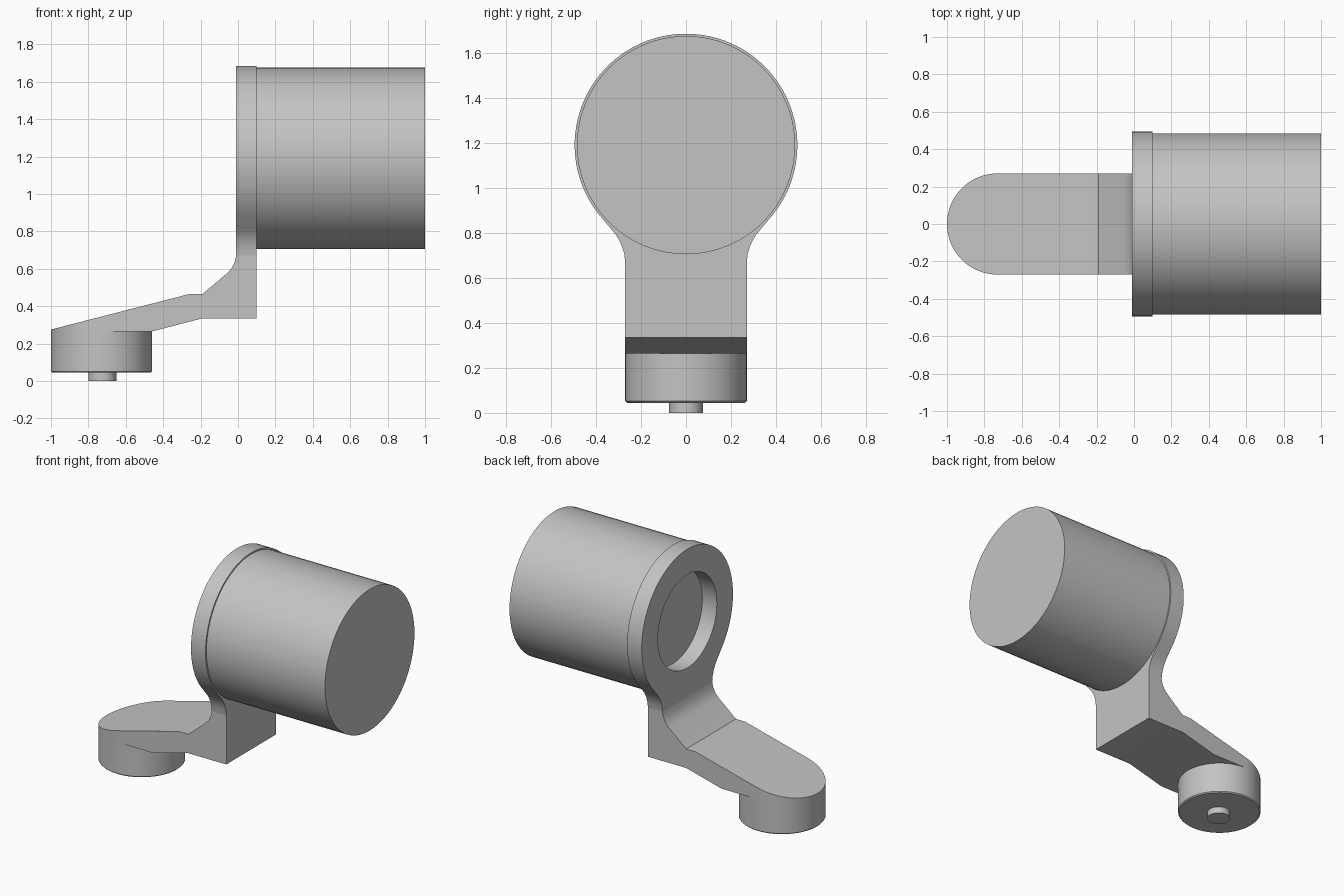
import bpy, bmesh
from math import sin, cos, pi, radians, atan2

if "Cube" in bpy.data.objects:
    bpy.data.objects.remove(bpy.data.objects["Cube"])

GREY = (0.55, 0.55, 0.55, 1)
grey = bpy.data.materials.new("plain grey")
grey.use_nodes = True
grey.diffuse_color = GREY
grey.node_tree.nodes["Principled BSDF"].inputs["Base Color"].default_value = GREY


def arc(cu, cv, r, start=0, end=2 * pi, n=64):
    """Points on an arc; a full circle has no repeated point."""
    count = n if abs(end - start - 2 * pi) < 1e-6 else n + 1
    angles = [start + (end - start) * i / n for i in range(count)]
    return [(cu + r * cos(a), cv + r * sin(a)) for a in angles]


def prism(name, outline, axis, lo, hi):
    """Extrude a closed outline along one axis."""
    place = {"x": lambda u, v, a: (a, u, v),
             "y": lambda u, v, a: (u, a, v),
             "z": lambda u, v, a: (u, v, a)}[axis]
    bm = bmesh.new()
    rings = [[bm.verts.new(place(u, v, a)) for u, v in outline] for a in (lo, hi)]
    for ring in rings:
        bm.faces.new(ring)
    n = len(outline)
    for i in range(n):
        j = (i + 1) % n
        bm.faces.new((rings[0][i], rings[0][j], rings[1][j], rings[1][i]))
    bmesh.ops.recalc_face_normals(bm, faces=bm.faces)
    mesh = bpy.data.meshes.new(name)
    bm.to_mesh(mesh)
    bm.free()
    mesh.materials.append(grey)
    obj = bpy.data.objects.new(name, mesh)
    bpy.context.collection.objects.link(obj)
    return obj


def cut(obj, cutter, operation):
    """Apply a boolean and discard the cutter."""
    mod = obj.modifiers.new("cut", "BOOLEAN")
    mod.operation, mod.solver, mod.object = operation, "EXACT", cutter
    graph = bpy.context.evaluated_depsgraph_get()
    mesh = bpy.data.meshes.new_from_object(obj.evaluated_get(graph))
    obj.modifiers.clear()
    obj.data = mesh
    bpy.data.objects.remove(cutter)


def smooth(obj):
    obj.data.shade_smooth()
    obj.data.set_sharp_from_angle(angle=radians(30))


AXIS_Z, FLANGE_R, DRUM_R = 1.19, 0.495, 0.485
HALF, HUB_X, SEAM = 0.27, -0.73, 0.67
BACK, FRONT = -0.01, 0.10

# Drum
drum = prism("drum", arc(0, AXIS_Z, DRUM_R), "x", FRONT, 1.0)

# Flange: round plate flowing into a narrower neck, with a round bore
neck = [(HALF, SEAM), (0.275, 0.71), (0.288, 0.75), (0.308, 0.787), (0.335, 0.82)]
tangent = atan2(-0.30, 0.394)
outline = neck + arc(0, AXIS_Z, FLANGE_R, tangent, pi - tangent)
outline += [(-y, z) for y, z in reversed(neck)]
flange = prism("flange", outline, "x", BACK, FRONT)
cut(flange, prism("bore_cutter", arc(0, AXIS_Z, 0.32), "x", BACK - 0.1, FRONT + 0.1),
    "DIFFERENCE")

# Arm: bent side profile trimmed to a rounded end
side = [(-1.1, 0.25), (-0.26, 0.465), (-0.19, 0.465), (-0.06, 0.575),
        (-0.035, 0.602), (-0.018, 0.635), (BACK, SEAM), (FRONT, SEAM),
        (FRONT, 0.335), (-0.19, 0.335), (-0.46, 0.265), (HUB_X, 0.265),
        (-1.04, 0.265)]
arm = prism("arm", side[1:-1] + [(-1.04, 0.265)], "y", -0.4, 0.4)
plan = arc(HUB_X, 0, HALF, pi / 2, 3 * pi / 2, 32) + [(0.3, -HALF), (0.3, HALF)]
cut(arm, prism("arm_cutter", plan, "z", 0, 1), "INTERSECT")

# Hub under the arm end, with a thin chamfered foot and a pin
hub = prism("hub", arc(HUB_X, 0, HALF), "z", 0.045, 0.268)
bevel = hub.modifiers.new("edge", "BEVEL")
bevel.width, bevel.segments, bevel.limit_method = 0.007, 1, "WEIGHT"
weights = hub.data.attributes.new("bevel_weight_edge", "FLOAT", "EDGE")
for edge in hub.data.edges:
    if all(hub.data.vertices[v].co.z < 0.05 for v in edge.vertices):
        weights.data[edge.index].value = 1
pin = prism("pin", arc(HUB_X + 0.005, 0, 0.075, n=32), "z", 0, 0.06)

for part in (drum, flange, arm, hub, pin):
    smooth(part)
